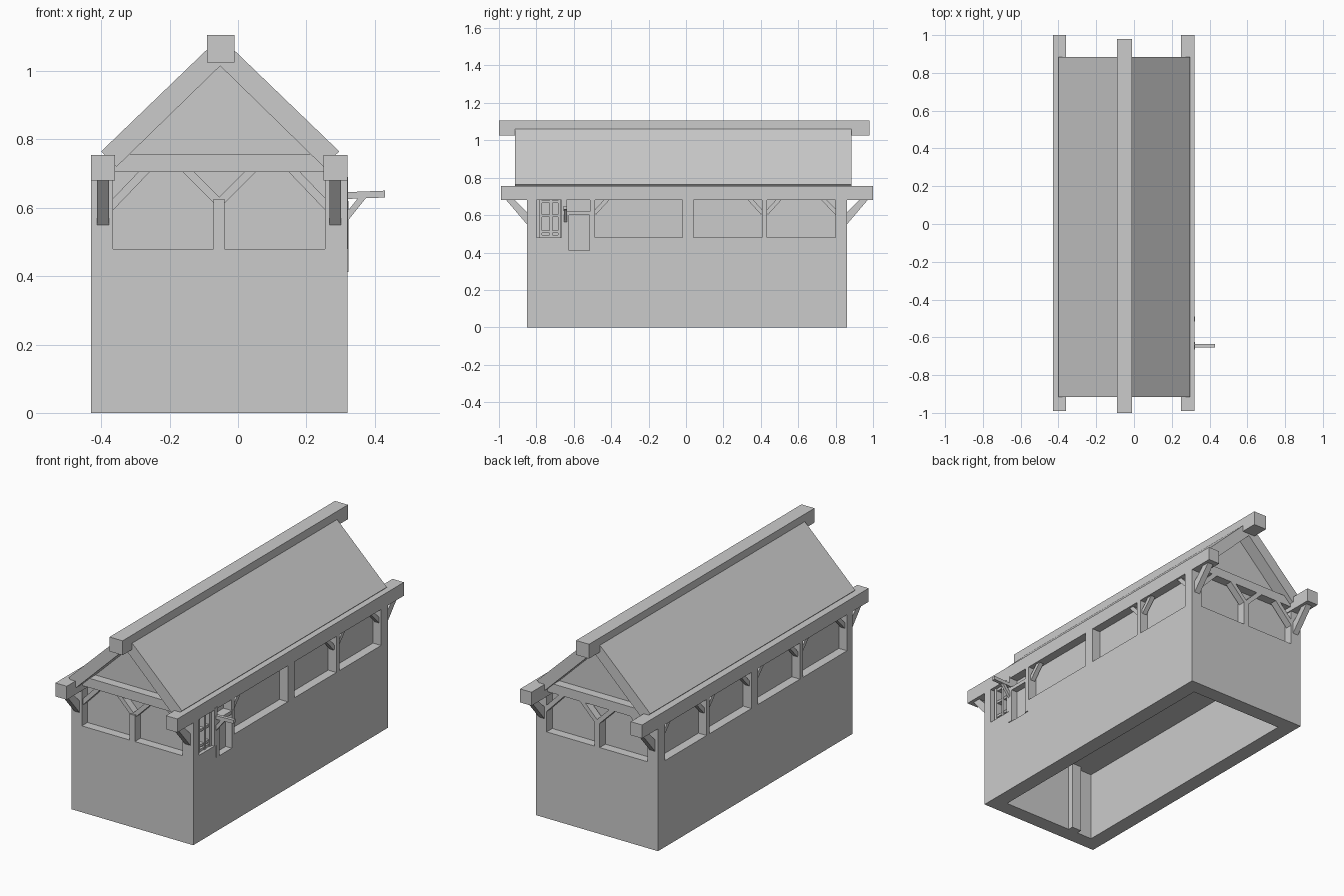
import bpy, bmesh, math
from mathutils import Vector

if "Cube" in bpy.data.objects:
    bpy.data.objects.remove(bpy.data.objects["Cube"])

CX = -0.055          # centre line of the building
W0, W1 = -0.43, 0.32  # outer wall x
Y0, Y1 = -0.85, 0.86  # outer wall y
LEDGE, T = 0.48, 0.085


def prism(name, pts, axis, lo, hi):
    """Extrude a 2D outline along an axis; outline is (y,z), (x,z) or (x,y)."""
    def put(p, h):
        return {'x': (h, p[0], p[1]), 'y': (p[0], h, p[1]), 'z': (p[0], p[1], h)}[axis]
    bm = bmesh.new()
    a = [bm.verts.new(put(p, lo)) for p in pts]
    b = [bm.verts.new(put(p, hi)) for p in pts]
    n = len(pts)
    bm.faces.new(a)
    bm.faces.new(b[::-1])
    for i in range(n):
        bm.faces.new((a[i], b[i], b[(i + 1) % n], a[(i + 1) % n]))
    bmesh.ops.recalc_face_normals(bm, faces=bm.faces)
    me = bpy.data.meshes.new(name)
    bm.to_mesh(me)
    bm.free()
    ob = bpy.data.objects.new(name, me)
    bpy.context.collection.objects.link(ob)
    return ob


def box(name, x0, x1, y0, y1, z0, z1):
    return prism(name, [(x0, y0), (x1, y0), (x1, y1), (x0, y1)], 'z', z0, z1)


def brace(name, a, b, w, axis, lo, hi):
    """Diagonal timber between two 2D points."""
    a, b = Vector(a), Vector(b)
    d = (b - a).normalized() * w / 2
    n = Vector((-d.y, d.x))
    return prism(name, [a + n, b + n, b - n, a - n], axis, lo, hi)


def cut(ob, cutter):
    m = ob.modifiers.new("cut", 'BOOLEAN')
    m.operation, m.solver, m.object = 'DIFFERENCE', 'EXACT', cutter
    cutter.hide_render = True
    bpy.context.view_layer.update()
    me = bpy.data.meshes.new_from_object(
        ob.evaluated_get(bpy.context.evaluated_depsgraph_get()))
    ob.modifiers.clear()
    ob.data = me
    bpy.data.objects.remove(cutter)


# Hollow ground storey, open underneath, with a door notch in the right wall
walls = box("lower_walls", W0, W1, Y0, Y1, 0, LEDGE)
cut(walls, box("cavity", W0 + T, W1 - T, Y0 + T, Y1 - T, -0.1, 0.39))
cut(walls, box("door_notch", 0.275, 0.4, -0.65, -0.49, 0.41, 0.6))
box("inner_pier", -0.25, -0.19, Y0 + T - 0.01, Y0 + T + 0.03, 0, 0.40)

# Recessed upper storey infill
box("upper_panels", W0 + 0.05, W1 - 0.05, Y0 + 0.05, Y1 - 0.05, 0.40, 0.72)

# Roof: chevron slab, gable infill, ridge and eave beams
prism("roof", [(-0.40, 0.765), (-0.052, 1.10), (0.296, 0.765), (0.25, 0.72),
               (-0.052, 1.015), (-0.355, 0.72)], 'y', -0.915, 0.885)
prism("gable_infill", [(-0.37, 0.71), (-0.052, 1.02), (0.265, 0.71)], 'y', -0.80, 0.81)
box("ridge_beam", -0.09, -0.01, -1.0, 0.98, 1.025, 1.105)
for side, x in (("left", -0.43), ("right", 0.25)):
    box(side + "_eave_beam", x, x + 0.07, -0.99, 1.0, 0.68, 0.755)

# End frames: tie beam, centre post, braces and eave brackets
for end, ya, yb, s in (("front", Y0, Y0 + 0.05, -1), ("back", Y1 - 0.05, Y1, 1)):
    yo = Y0 if s < 0 else Y1
    box(end + "_tie_beam", W0 + 0.05, W1 - 0.05, ya, yb, 0.705, 0.757)
    box(end + "_centre_post", CX - 0.016, CX + 0.016, ya, yb, LEDGE, 0.625)
    for side, m in (("left", -1), ("right", 1)):
        brace(f"{end}_{side}_post_brace", (CX, 0.615), (CX + m * 0.1, 0.715), 0.024,
              'y', ya + 0.01, yb)
        cx = CX + m * 0.325
        brace(f"{end}_{side}_corner_brace", (cx, 0.595), (cx - m * 0.115, 0.715), 0.024,
              'y', ya + 0.01, yb)
        x0, x1 = sorted((CX + m * 0.375, CX + m * 0.31))
        box(f"{end}_{side}_corner_post", x0, x1, ya, yb, LEDGE, 0.70)
        bx = CX + m * 0.34
        prism(f"{end}_{side}_eave_bracket",
              [(yo - s * 0.01, 0.55), (yo, 0.55), (yo + s * 0.115, 0.685),
               (yo + s * 0.07, 0.685), (yo - s * 0.01, 0.605)],
              'x', bx - 0.017, bx + 0.017)


# Side frames: posts with paired braces
def side_post(side, x0, x1, y, half, ways=(-1, 1)):
    box(f"{side}_side_post", x0, x1, y - half, y + half, LEDGE, 0.70)
    for w in ways:
        brace(f"{side}_side_brace", (y + w * half * 0.8, 0.61),
              (y + w * (half + 0.075), 0.695), 0.022, 'x', x0 + 0.012, x1 - 0.012)


for side, x0, x1 in (("left", W0, W0 + 0.05), ("right", W1 - 0.05, W1)):
    side_post(side, x0, x1, 0.01, 0.03, (-1, 1) if side == "left" else ())
    side_post(side, x0, x1, 0.42, 0.013)
    side_post(side, x0, x1, Y0 + 0.025, 0.025, (1,) if side == "left" else ())
    side_post(side, x0, x1, Y1 - 0.03, 0.03, (-1,))
side_post("left", W0, W0 + 0.05, -0.40, 0.013)
side_post("right", W1 - 0.05, W1, -0.50, 0.013, (1,))

# Raised doorway: jambs, lintel and door leaf
for y in (-0.65, -0.515):
    box("door_jamb", 0.27, 0.323, y, y + 0.025, 0.412, 0.62)
box("door_lintel", 0.27, 0.321, -0.65, -0.49, 0.60, 0.62)
box("door_leaf", 0.265, 0.285, -0.63, -0.51, 0.412, 0.605)

# Small window between the corner post and the doorway
for y in (-0.785, -0.73, -0.685):
    box("window_upright", 0.265, 0.305, y, y + 0.015, LEDGE, 0.685)
for z in (0.48, 0.505, 0.59, 0.665):
    box("window_bar", 0.265, 0.30, -0.785, -0.67, z, z + 0.014)

# Projecting bracket arm beside the doorway
box("bracket_post", 0.27, 0.322, -0.665, -0.64, LEDGE, 0.69)
prism("bracket_arm", [(0.30, 0.625), (0.43, 0.63), (0.43, 0.65), (0.30, 0.645)],
      'y', -0.655, -0.635)
brace("bracket_strut", (0.312, 0.565), (0.368, 0.635), 0.018, 'y', -0.653, -0.637)
